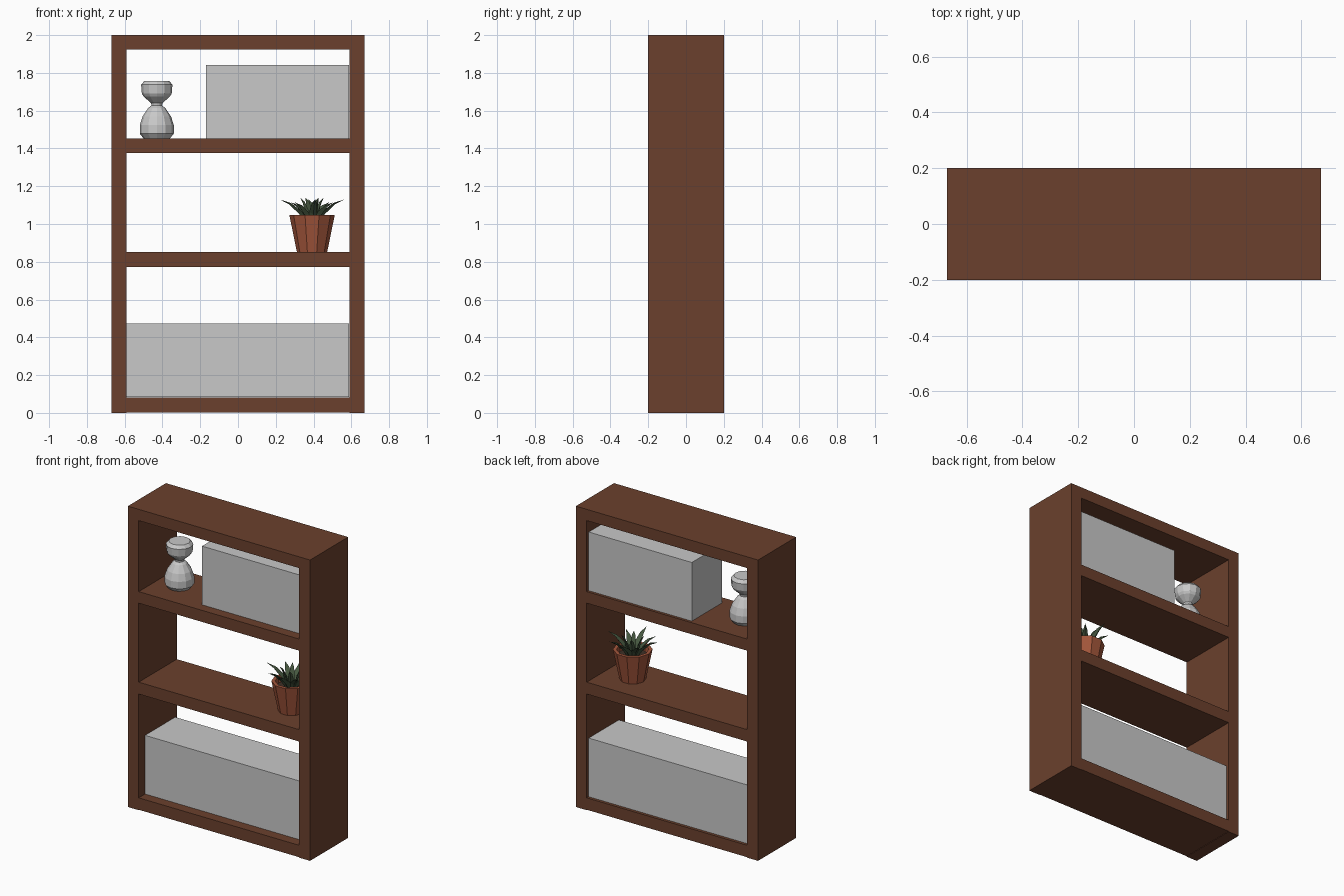
import bpy, bmesh, math
from mathutils import Vector

if "Cube" in bpy.data.objects:
    bpy.data.objects.remove(bpy.data.objects["Cube"])


def material(name, rgb):
    m = bpy.data.materials.new(name)
    m.diffuse_color = (*rgb, 1)
    m.use_nodes = True
    m.node_tree.nodes["Principled BSDF"].inputs["Base Color"].default_value = m.diffuse_color
    return m


WOOD = material("brown wood", (0.147, 0.051, 0.026))
GREY = material("light grey", (0.58, 0.58, 0.58))
CLAY = material("terracotta", (0.376, 0.095, 0.045))
SOIL = material("dark soil", (0.05, 0.03, 0.02))
LEAF = material("leaf green", (0.06, 0.095, 0.05))


def finish(name, bm, mat):
    bmesh.ops.recalc_face_normals(bm, faces=bm.faces)
    me = bpy.data.meshes.new(name)
    bm.to_mesh(me)
    bm.free()
    me.materials.append(mat)
    ob = bpy.data.objects.new(name, me)
    bpy.context.collection.objects.link(ob)
    return ob


def box(name, x0, x1, y0, y1, z0, z1, mat):
    bm = bmesh.new()
    bmesh.ops.create_cube(bm, size=1)
    for v in bm.verts:
        v.co = ((x0 + x1) / 2 + v.co.x * (x1 - x0),
                (y0 + y1) / 2 + v.co.y * (y1 - y0),
                (z0 + z1) / 2 + v.co.z * (z1 - z0))
    return finish(name, bm, mat)


def lathe(name, profile, sides, x, y, mat):
    """Faceted turned shape, closed with flat ends."""
    bm = bmesh.new()
    rings = [[bm.verts.new((x + r * math.cos(2 * math.pi * i / sides),
                            y + r * math.sin(2 * math.pi * i / sides), z))
              for i in range(sides)] for r, z in profile]
    for a, b in zip(rings, rings[1:]):
        for i in range(sides):
            j = (i + 1) % sides
            bm.faces.new((a[i], a[j], b[j], b[i]))
    bm.faces.new(rings[0])
    bm.faces.new(rings[-1])
    return finish(name, bm, mat)


# Frame: two sides and four boards
for side, x in (("left", -0.63), ("right", 0.63)):
    box(side + "_side_panel", x - 0.04, x + 0.04, -0.2, 0.2, 0, 2, WOOD)
for name, z0, z1 in (("bottom_board", 0.003, 0.082), ("lower_shelf", 0.772, 0.851),
                     ("upper_shelf", 1.376, 1.453), ("top_board", 1.925, 2.0)):
    box(name, -0.59, 0.59, -0.2, 0.2, z0, z1, WOOD)

# Storage boxes
box("lower_storage_box", -0.589, 0.588, -0.135, 0.182, 0.083, 0.473, GREY)
box("upper_storage_box", -0.17, 0.588, -0.135, 0.182, 1.453, 1.843, GREY)

# Hourglass-shaped vase
lathe("vase", [(0.07, 1.453), (0.09, 1.478), (0.09, 1.525), (0.075, 1.57),
               (0.045, 1.615), (0.028, 1.627), (0.03, 1.64), (0.07, 1.675),
               (0.079, 1.69), (0.083, 1.738), (0.065, 1.758)], 12, -0.43, 0, GREY)

# Plant pot with hollow rim and soil
PX = 0.392
lathe("plant_pot", [(0.08, 0.851), (0.12, 1.047), (0.098, 1.047), (0.092, 1.0)],
      10, PX, 0, CLAY)
lathe("soil", [(0.091, 0.995), (0.093, 1.008)], 10, PX, 0, SOIL)


def leaf(name, angle, reach, height, width):
    """Pointed, arching leaf with a keeled underside."""
    out = Vector((math.cos(angle), math.sin(angle), 0))
    side = Vector((-out.y, out.x, 0))
    bm = bmesh.new()
    rows = []
    for t, w in ((0, 0.8), (0.35, 1.0), (0.7, 0.6)):
        c = Vector((PX, 0, 1.0)) + out * (0.015 + (reach - 0.015) * t ** 1.3)
        c.z += height * (1 - (1 - t) ** 1.6)
        h = width * w
        keel = out * 0.6 * h + Vector((0, 0, -0.6 * h))
        rows.append([bm.verts.new(p) for p in (c - side * h, c + keel, c + side * h)])
    tip = bm.verts.new(Vector((PX, 0, 1.0 + height)) + out * reach)
    for i in range(3):
        j = (i + 1) % 3
        for a, b in zip(rows, rows[1:]):
            bm.faces.new((a[i], a[j], b[j], b[i]))
        bm.faces.new((rows[-1][i], rows[-1][j], tip))
    bm.faces.new(rows[0])
    finish(name, bm, LEAF)


# Outer whorl of arching leaves, inner upright ones
for i in range(8):
    leaf("outer_leaf", 2 * math.pi * i / 8 + 0.1, (0.172, 0.145)[i % 2],
         (0.13, 0.115)[i % 2], 0.021)
for i in range(4):
    leaf("inner_leaf", 2 * math.pi * i / 4 + 0.5, 0.07, 0.138, 0.018)
